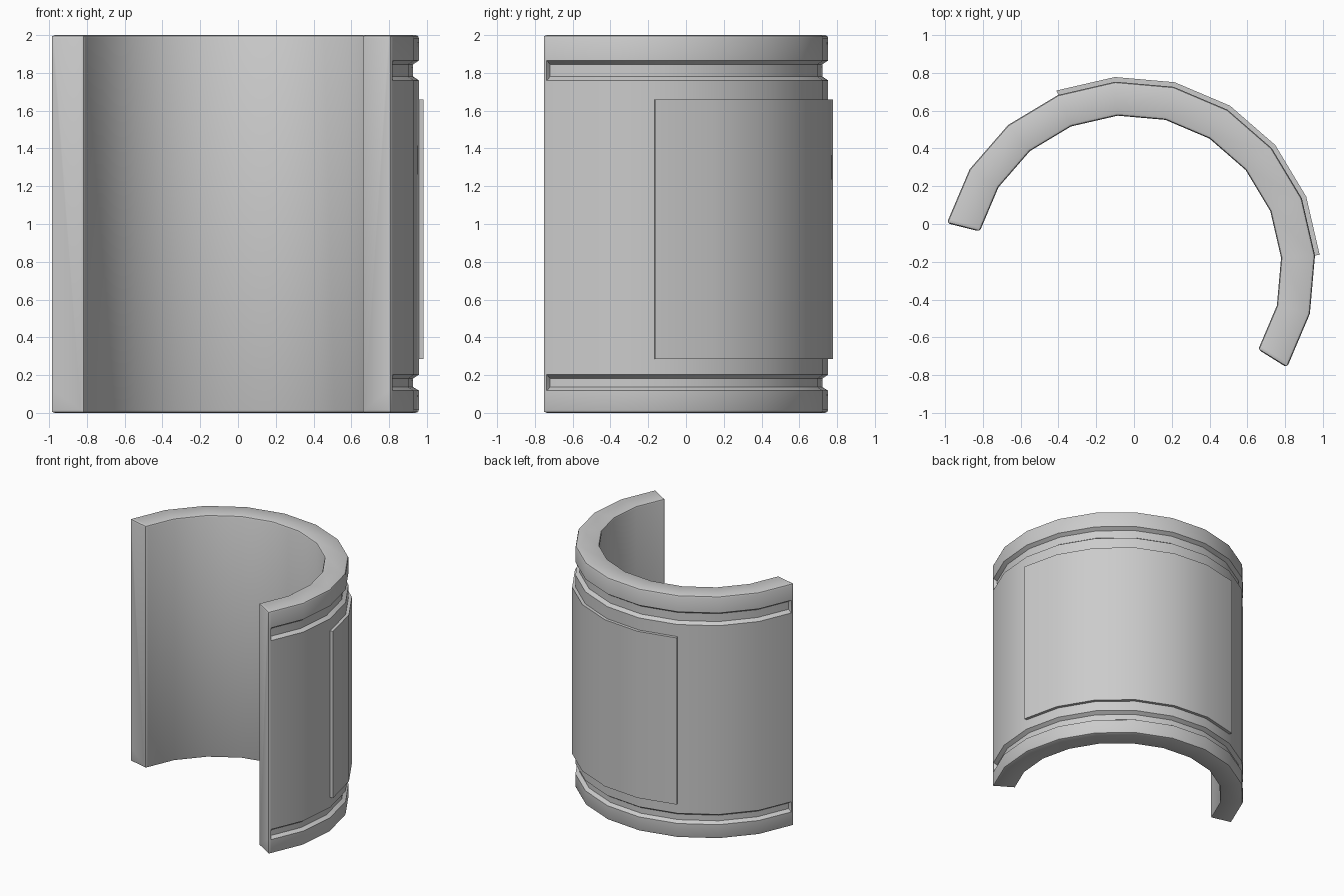
import bpy, bmesh
from math import cos, sin, radians, floor

if "Cube" in bpy.data.objects:
    bpy.data.objects.remove(bpy.data.objects["Cube"])

CX, CY = -0.03, -0.235            # centre of the arc
START, STEP, N = -32, 18, 11      # 20-sided ring, 11 segments kept
RI, RO, H = 0.81, 0.99, 2.0
B, DEPTH = 0.016, 0.03            # edge rounding, groove depth


def on_polygon(t, r):
    """Point at segment position t, lying on the straight facet."""
    k = min(floor(t), N - 1)
    f = t - k
    a, b = radians(START + STEP * k), radians(START + STEP * (k + 1))
    return (CX + r * (cos(a) * (1 - f) + cos(b) * f),
            CY + r * (sin(a) * (1 - f) + sin(b) * f))


def sweep(name, rings):
    """Skin a list of (t, [(r, z), ...]) cross-sections and cap both ends."""
    bm = bmesh.new()
    loops = [[bm.verts.new((*on_polygon(t, r), z)) for r, z in prof]
             for t, prof in rings]
    n = len(loops[0])
    for p, q in zip(loops, loops[1:]):
        for i in range(n):
            j = (i + 1) % n
            bm.faces.new((p[i], p[j], q[j], q[i]))
    bm.faces.new(loops[0])
    bm.faces.new(loops[-1])
    bmesh.ops.remove_doubles(bm, verts=bm.verts, dist=0.0005)
    bmesh.ops.recalc_face_normals(bm, faces=bm.faces)
    me = bpy.data.meshes.new(name)
    bm.to_mesh(me)
    bm.free()
    ob = bpy.data.objects.new(name, me)
    bpy.context.collection.objects.link(ob)
    bpy.ops.object.select_all(action='DESELECT')
    ob.select_set(True)
    bpy.context.view_layer.objects.active = ob
    bpy.ops.object.shade_smooth_by_angle(angle=radians(30))
    return ob


def wall_profile(inset=0.0, groove=0.0):
    """Rounded rectangle with two grooves on the outer side."""
    c = 0.3 * B
    pts = [(RI, B), (RI + c, c), (RI + B, 0), (RO - B, 0), (RO - c, c), (RO, B)]
    for z0, z1, z2, z3 in ((0.118, 0.136, 0.182, 0.202), (1.76, 1.78, 1.845, 1.865)):
        g = RO - groove
        pts += [(RO, z0), (g, z1), (g, z2), (RO, z3)]
    pts += [(RO, H - B), (RO - c, H - c), (RO - B, H),
            (RI + B, H), (RI + c, H - c), (RI, H - B)]
    return [(min(max(r, RI + inset), RO - inset),
             min(max(z, inset), H - inset)) for r, z in pts]


# curved wall: rounded ends, grooves stop just short of each end
E = 0.055
end = [(0, wall_profile(B)), (0.3 * E, wall_profile(0.3 * B)), (E, wall_profile()),
       (0.075, wall_profile()), (0.085, wall_profile(0, DEPTH))]
middle = [(k, wall_profile(0, DEPTH)) for k in range(1, N)]
sweep("curved_wall", end + middle + [(N - t, p) for t, p in reversed(end)])

# thin raised plate on the outside
plate = [(RO - 0.01, 0.285), (1.015, 0.285), (1.015, 1.66), (RO - 0.01, 1.66)]
sweep("outer_plate", [(t, plate) for t in range(2, 9)])
